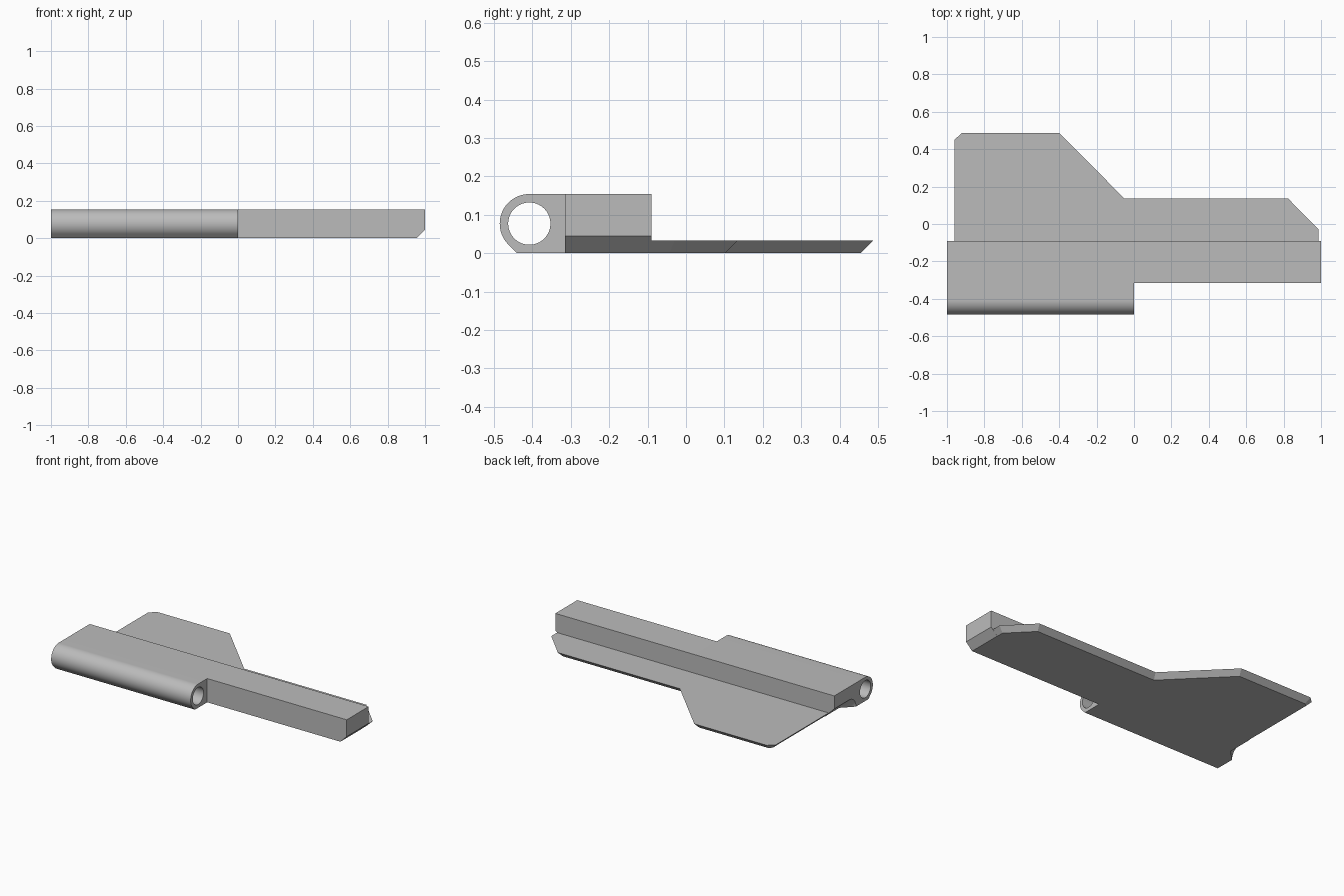
import bpy, bmesh, math
from mathutils import Vector, Matrix

if "Cube" in bpy.data.objects:
    bpy.data.objects.remove(bpy.data.objects["Cube"], do_unlink=True)

TOP = 0.154        # overall thickness
R = TOP / 2        # barrel radius
AXIS_Y = -0.408    # barrel axis
FRONT, BACK = -0.315, -0.09
PLATE = 0.033      # thin plate thickness and its underside bevel

grey = bpy.data.materials.new("plain_grey")
grey.use_nodes = True
grey.diffuse_color = (0.5, 0.5, 0.5, 1)
grey.node_tree.nodes["Principled BSDF"].inputs["Base Color"].default_value = (0.5, 0.5, 0.5, 1)


def finish(name, bm):
    bmesh.ops.recalc_face_normals(bm, faces=bm.faces)
    mesh = bpy.data.meshes.new(name)
    bm.to_mesh(mesh)
    bm.free()
    mesh.materials.append(grey)
    obj = bpy.data.objects.new(name, mesh)
    bpy.context.collection.objects.link(obj)
    return obj


def loft(name, ring_a, ring_b):
    """Close two matching rings of points into a solid."""
    bm = bmesh.new()
    a = [bm.verts.new(p) for p in ring_a]
    b = [bm.verts.new(p) for p in ring_b]
    bm.faces.new(a)
    bm.faces.new(b)
    for i in range(len(a)):
        j = (i + 1) % len(a)
        bm.faces.new((a[i], a[j], b[j], b[i]))
    return finish(name, bm)


def cut(obj, cutters):
    for c in cutters:
        c.hide_render = True
        mod = obj.modifiers.new("cut", 'BOOLEAN')
        mod.operation = 'DIFFERENCE'
        mod.solver = 'EXACT'
        mod.object = c
    graph = bpy.context.evaluated_depsgraph_get()
    mesh = bpy.data.meshes.new_from_object(obj.evaluated_get(graph))
    obj.modifiers.clear()
    obj.data = mesh
    for c in cutters:
        bpy.data.objects.remove(c, do_unlink=True)


def smooth(obj):
    bpy.ops.object.select_all(action='DESELECT')
    obj.select_set(True)
    bpy.context.view_layer.objects.active = obj
    bpy.ops.object.shade_smooth_by_angle(angle=math.radians(25))


# Barrel half: round knuckle running into a square block
arc = [math.radians(90 + 135 * i / 36) for i in range(37)]
profile = [(AXIS_Y + R * math.cos(t), R + R * math.sin(t)) for t in arc]
profile += [(AXIS_Y - R * (math.sqrt(2) - 1), 0), (BACK, 0), (BACK, TOP)]
barrel = loft("barrel_half", [(-1, y, z) for y, z in profile],
              [(0, y, z) for y, z in profile])

# Pin hole through the barrel
bm = bmesh.new()
bmesh.ops.create_cone(bm, cap_ends=True, segments=64, radius1=0.055, radius2=0.055,
                      depth=1.2, matrix=Matrix.Translation((-0.5, AXIS_Y, R))
                      @ Matrix.Rotation(math.pi / 2, 4, 'Y'))
pin_hole = finish("pin_hole", bm)

# Underside end bevel that fades into the barrel with a quarter cone
bevel, apex_x, cone_y = 0.072, -0.93, FRONT + 0.073
bm = bmesh.new()
reach = bevel * 1.15
for i in range(17):
    t = math.pi / 2 * i / 16
    bm.verts.new((apex_x - reach, cone_y - reach * math.cos(t), reach * math.sin(t)))
for p in ((apex_x, cone_y, 0), (apex_x, 0, 0), (apex_x - reach, 0, reach),
          (apex_x, cone_y, -0.02), (apex_x, 0, -0.02), (apex_x - reach, 0, -0.02),
          (apex_x - reach, cone_y - reach, -0.02)):
    bm.verts.new(p)
bmesh.ops.convex_hull(bm, input=bm.verts)
end_bevel = finish("end_bevel", bm)

cut(barrel, [pin_hole, end_bevel])
smooth(barrel)

# Plain arm with a bevelled lower end
arm = [(0, 0), (0.955, 0), (1, 0.045), (1, TOP), (0, TOP)]
loft("arm_block", [(x, FRONT, z) for x, z in arm], [(x, BACK, z) for x, z in arm])

# Thin plate, counter-clockwise outline, bevelled inwards on the underside
outline = [Vector(p) for p in (
    (-0.96, BACK), (0.987, BACK), (0.987, -0.03), (0.825, 0.135), (-0.05, 0.135),
    (-0.4, 0.487), (-0.92, 0.487), (-0.96, 0.45))]


def inset(points, amount):
    result = []
    for i, p in enumerate(points):
        edges = (p - points[i - 1], points[(i + 1) % len(points)] - p)
        n, m = [Vector((-e.y, e.x)).normalized() for e in edges]
        # The hidden front edge stays in place
        d, e = (0 if i == 1 else amount), (0 if i == 0 else amount)
        det = n.x * m.y - n.y * m.x
        result.append(p + Vector((d * m.y - e * n.y, n.x * e - m.x * d)) / det)
    return result


loft("thin_plate", [(p.x, p.y, PLATE) for p in outline],
     [(p.x, p.y, 0) for p in inset(outline, PLATE)])
